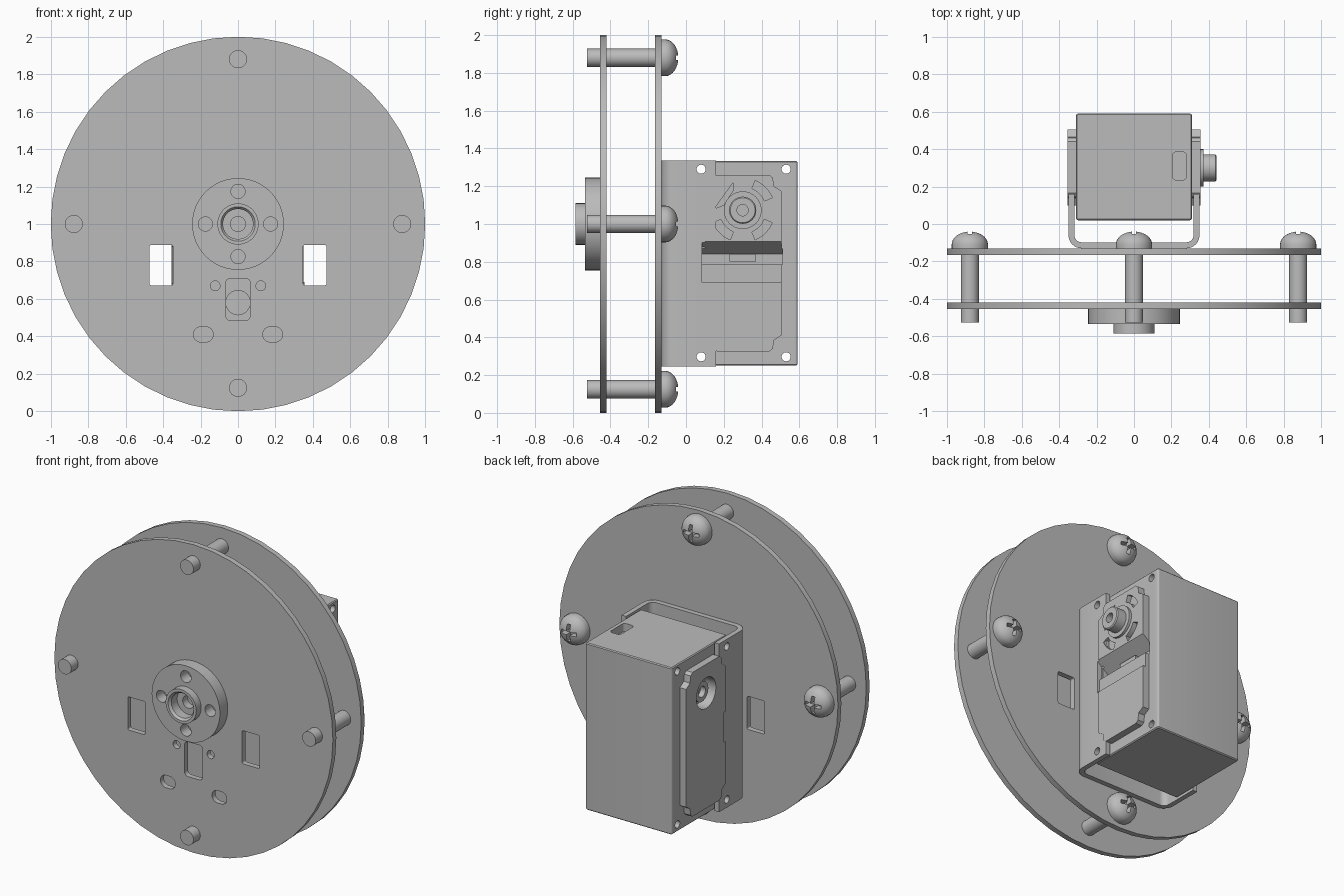
import bpy, bmesh
from math import sin, cos, pi, radians

if "Cube" in bpy.data.objects:
    bpy.data.objects.remove(bpy.data.objects["Cube"])

GREY = (0.5, 0.5, 0.5, 1)
grey = bpy.data.materials.new("plain_grey")
grey.use_nodes = True
grey.diffuse_color = GREY
grey.node_tree.nodes["Principled BSDF"].inputs["Base Color"].default_value = GREY
parts = []

# Axis mappings: (u, v, depth) to world
MAP = {"x": lambda u, v, d: (d, u, v),
       "y": lambda u, v, d: (u, d, v),
       "z": lambda u, v, d: (u, v, d)}


def finish(name, bm, keep):
    bmesh.ops.recalc_face_normals(bm, faces=bm.faces)
    mesh = bpy.data.meshes.new(name)
    bm.to_mesh(mesh)
    bm.free()
    ob = bpy.data.objects.new(name, mesh)
    bpy.context.scene.collection.objects.link(ob)
    mesh.materials.append(grey)
    if keep:
        parts.append(ob)
    return ob


def prism(name, outline, start, end, axis, keep=True):
    bm = bmesh.new()
    low = [bm.verts.new(MAP[axis](u, v, start)) for u, v in outline]
    high = [bm.verts.new(MAP[axis](u, v, end)) for u, v in outline]
    bm.faces.new(low)
    bm.faces.new(high)
    for i in range(len(low)):
        j = (i + 1) % len(low)
        bm.faces.new((low[i], low[j], high[j], high[i]))
    return finish(name, bm, keep)


def lathe(name, profile, u, v, axis, n=32):
    bm = bmesh.new()
    rings = []
    for r, d in profile:
        if r == 0:
            rings.append([bm.verts.new(MAP[axis](u, v, d))] * n)
        else:
            rings.append([bm.verts.new(MAP[axis](*p, d)) for p in circle(u, v, r, n)])
    for a, b in zip(rings, rings[1:]):
        for i in range(n):
            j = (i + 1) % n
            bm.faces.new(list(dict.fromkeys((a[i], a[j], b[j], b[i]))))
    return finish(name, bm, True)


def arc(u, v, r, a0, a1, n=6):
    steps = [radians(a0 + (a1 - a0) * i / n) for i in range(n + 1)]
    return [(u + r * cos(a), v + r * sin(a)) for a in steps]


def circle(u, v, r, n=24):
    return [(u + r * cos(2 * pi * i / n), v + r * sin(2 * pi * i / n)) for i in range(n)]


def rounded(u, v, w, h, r):
    pts = []
    for k, (su, sv) in enumerate([(1, 1), (-1, 1), (-1, -1), (1, -1)]):
        pts += arc(u + su * (w / 2 - r), v + sv * (h / 2 - r), r, 90 * k, 90 * k + 90)
    return pts


def modify(ob, kind, **settings):
    mod = ob.modifiers.new(kind.lower(), kind)
    for key, value in settings.items():
        setattr(mod, key, value)
    bpy.context.view_layer.objects.active = ob
    bpy.ops.object.modifier_apply(modifier=mod.name)


def cut(ob, outline, start, end, axis):
    tool = prism("cutter", outline, start, end, axis, keep=False)
    tool.hide_render = True
    modify(ob, "BOOLEAN", operation="DIFFERENCE", solver="EXACT", object=tool)
    bpy.data.objects.remove(tool)


# Two round plates with shared windows
front_plate = prism("front_plate", circle(0, 1, 1, 48), -0.455, -0.42, "y")
back_plate = prism("back_plate", circle(0, 1, 1, 48), -0.165, -0.13, "y")
for side in (-1, 1):
    for plate in (front_plate, back_plate):
        cut(plate, rounded(side * 0.41, 0.78, 0.125, 0.215, 0.01), -0.6, 0, "y")
    cut(front_plate, circle(side * 0.122, 0.67, 0.026), -0.6, -0.3, "y")
    cut(front_plate, rounded(side * 0.185, 0.41, 0.105, 0.08, 0.038), -0.6, -0.3, "y")
cut(front_plate, rounded(0, 0.597, 0.13, 0.225, 0.025), -0.6, -0.3, "y")
cut(back_plate, circle(0, 0.58, 0.065), -0.3, 0, "y")

# Round hub with stepped bore and four holes
hub = lathe("hub", [(0, -0.44), (0.245, -0.44), (0.245, -0.535), (0.11, -0.535),
                    (0.11, -0.585), (0.092, -0.585), (0.08, -0.57), (0.08, -0.51),
                    (0.04, -0.51), (0.04, -0.46), (0, -0.46)], 0, 1, "y", 48)
for u, v in circle(0, 1, 0.174, 4):
    cut(hub, circle(u, v, 0.038), -0.6, -0.46, "y")

# Four domed screws joining the plates
for label, u, v in (("top", 0, 1.88), ("bottom", 0, 0.125),
                    ("left", 0.877, 1), ("right", -0.877, 1)):
    dome = [(0.097 * cos(a), -0.11 + 0.07 * sin(a)) for a in (i * pi / 16 for i in range(8))]
    screw = lathe(label + "_screw", [(0, -0.525), (0.048, -0.525), (0.048, -0.13),
                                     (0.097, -0.13)] + dome + [(0, -0.04)], u, v, "y")
    for w, h in ((0.11, 0.024), (0.024, 0.11)):
        cut(screw, rounded(u, v, w, h, 0.004), -0.085, 0, "y")

# Bent bracket, open at the top and bottom
outer = [(-0.35, 0.16)] + arc(-0.28, -0.06, 0.07, 180, 270)
outer += [(-u, v) for u, v in reversed(outer)]
inner = [(-0.318, 0.16)] + arc(-0.28, -0.06, 0.038, 180, 270)
inner += [(-u, v) for u, v in reversed(inner)]
bracket = prism("bracket", outer + inner[::-1], 0.245, 1.337, "z")

# Motor case
case = prism("motor_case", rounded(0, 0.305, 0.62, 0.57, 0.012), 0.25, 1.333, "z")
modify(case, "BEVEL", width=0.006, segments=1, limit_method="ANGLE", angle_limit=1.2)
cut(case, rounded(0.243, 0.31, 0.075, 0.15, 0.02), 1.28, 1.4, "z")

# Raised side panels with notched corners
Y0, Y1, Z0, Z1 = 0.1, 0.505, 0.325, 1.26
outline = []
for u, v, su, sv in ((Y0, Z0, 1, 1), (Y1, Z0, -1, 1), (Y1, Z1, -1, -1), (Y0, Z1, 1, -1)):
    corner = [(u, v + sv * 0.085), (u + su * 0.04, v + sv * 0.06),
              (u + su * 0.045, v + sv * 0.015), (u + su * 0.065, v)]
    outline += corner if su * sv > 0 else corner[::-1]
left_panel = prism("left_panel", outline, 0.29, 0.355, "x")
right_panel = prism("right_panel", outline, -0.355, -0.29, "x")

# Bolt holes right through the case and bracket
for u in (0.08, 0.53):
    for v in (0.297, 1.29):
        cut(case, circle(u, v, 0.024), -0.5, 0.5, "x")
        if u < 0.2:
            cut(bracket, circle(u, v, 0.024), -0.5, 0.5, "x")

# Sloped cable pocket across the left side
pocket = [(0.365, 0.915), (0.27, 0.84), (0.27, 0.785), (0.335, 0.785), (0.335, 0.69), (0.365, 0.69)]
for ob in (case, left_panel, bracket):
    cut(ob, pocket, 0.085, 0.51, "y")
prism("cable_socket", rounded(0.3, 0.82, 0.14, 0.04, 0.004), 0.26, 0.3, "x")

# Curved slots round the shaft
CY, CZ = 0.3, 1.073
for mid in (45, -45, 225):
    slot = arc(CY, CZ, 0.17, mid - 22, mid + 22) + arc(CY, CZ, 0.125, mid + 22, mid - 22)
    cut(left_panel, slot, 0.325, 0.4, "x")
cut(left_panel, [(0.15, 1.08), (0.2, 1.15), (0.25, 1.22), (0.25, 1.18), (0.2, 1.1)], 0.325, 0.4, "x")

# Output shaft with a hollow end
lathe("output_shaft", [(0, 0.3), (0.1, 0.3), (0.1, 0.372), (0.072, 0.372), (0.072, 0.434),
                       (0.066, 0.44), (0.03, 0.44), (0.03, 0.39), (0, 0.39)], CY, CZ, "x")

# Round recess on the right side with a small boss, and an edge notch
for ob in (right_panel, case):
    cut(ob, circle(CY, CZ, 0.1), -0.4, -0.28, "x")
lathe("rear_boss", [(0, -0.27), (0.065, -0.27), (0.065, -0.325), (0.035, -0.325),
                    (0.035, -0.29), (0, -0.29)], CY, CZ, "x", 24)
cut(right_panel, rounded(0.1, 0.78, 0.03, 0.2, 0.005), -0.4, -0.335, "x")

# Smooth round surfaces while keeping edges sharp
bpy.ops.object.select_all(action="DESELECT")
for ob in parts:
    ob.select_set(True)
bpy.context.view_layer.objects.active = case
bpy.ops.object.shade_smooth_by_angle(angle=radians(30))
